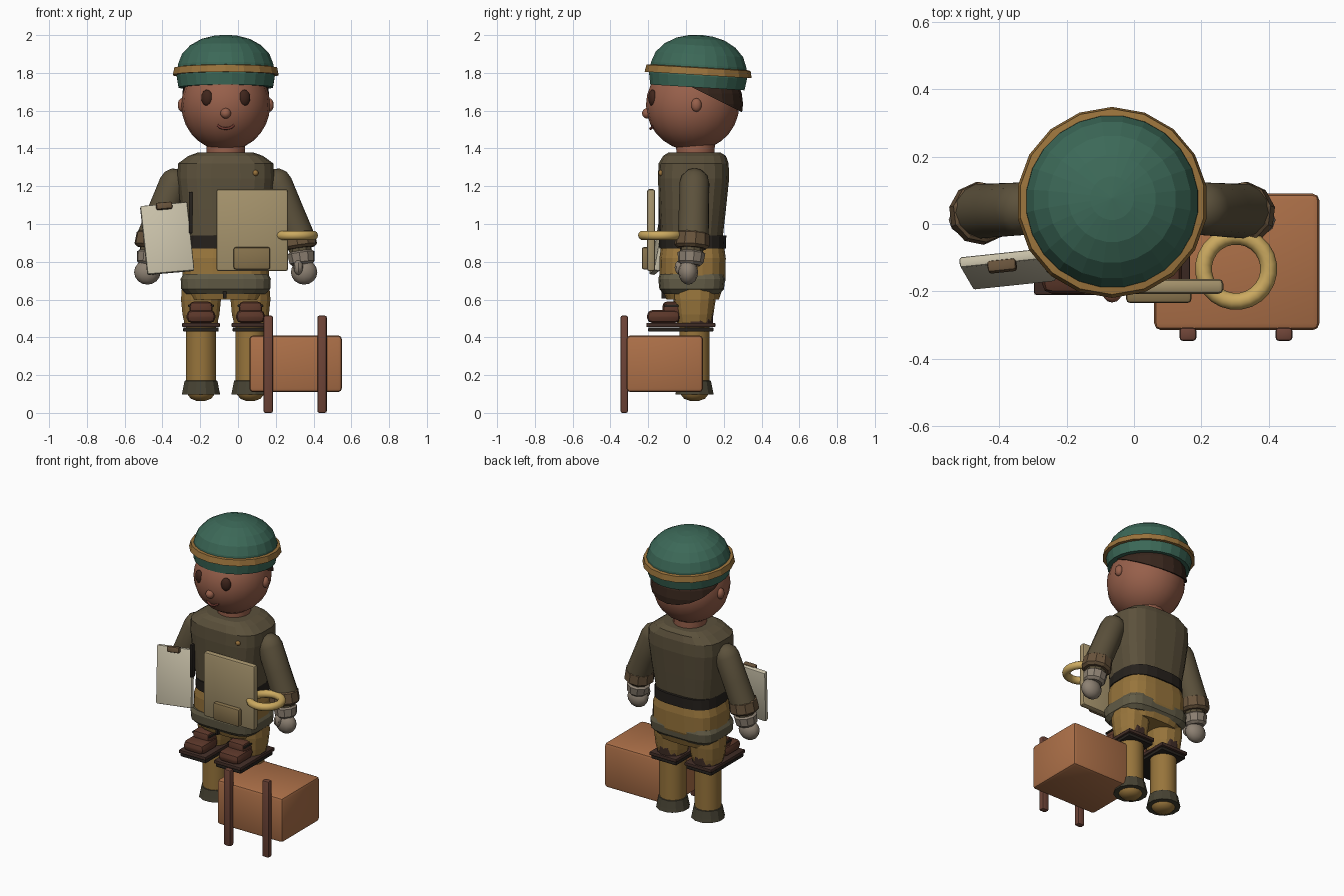
import bpy, bmesh, math
from mathutils import Vector, Matrix

if "Cube" in bpy.data.objects:
    bpy.data.objects.remove(bpy.data.objects["Cube"])

CX = -0.065  # symmetry plane of the figure
mats = {}


def color(name, rgb):
    m = bpy.data.materials.new(name)
    m.diffuse_color = [(c / 255) ** 2.2 for c in rgb] + [1]
    m.use_nodes = True
    m.node_tree.nodes["Principled BSDF"].inputs["Base Color"].default_value = m.diffuse_color
    mats[name] = m


for n, c in dict(skin=(150, 96, 76), cap=(62, 104, 88), gold=(152, 114, 62), hair=(58, 42, 34),
                 coat=(92, 82, 62), pants=(150, 116, 62), dark=(42, 38, 34), band=(98, 92, 72),
                 cuff=(104, 84, 62), glove=(140, 128, 114), shoe=(92, 58, 46), sole=(66, 48, 42),
                 paper=(200, 192, 168), khaki=(164, 146, 108), pocket=(134, 114, 78), ring=(202, 168, 96),
                 crate=(172, 112, 74), strap=(110, 70, 58), boot=(72, 68, 54), eye=(66, 42, 34),
                 lip=(112, 60, 52)).items():
    color(n, c)


def finish(name, bm, mat, loc=(0, 0, 0), rot=(0, 0, 0), smooth=None):
    bmesh.ops.recalc_face_normals(bm, faces=bm.faces)
    me = bpy.data.meshes.new(name)
    bm.to_mesh(me)
    bm.free()
    me.materials.append(mats[mat])
    ob = bpy.data.objects.new(name, me)
    bpy.context.collection.objects.link(ob)
    ob.location, ob.rotation_euler = loc, rot
    if smooth:
        bpy.context.view_layer.objects.active = ob
        bpy.ops.object.select_all(action='DESELECT')
        ob.select_set(True)
        bpy.ops.object.shade_smooth_by_angle(angle=math.radians(smooth))
    return ob


def box(name, lo, hi, mat, bevel=0.012, rot=(0, 0, 0)):
    lo, hi = Vector(lo), Vector(hi)
    bm = bmesh.new()
    bmesh.ops.create_cube(bm, size=1, matrix=Matrix.Diagonal((*(hi - lo), 1)))
    bmesh.ops.bevel(bm, geom=bm.edges[:], offset=bevel, segments=2, affect='EDGES', profile=0.5)
    return finish(name, bm, mat, (lo + hi) / 2, rot, 40)


def loft(name, sections, mat, loc=(0, 0, 0), rot=(0, 0, 0), n=16, power=1.0, closed=False, smooth=None):
    """Stack of (z, half x, half y, centre y) outlines; power < 1 squares the outline."""
    bm = bmesh.new()
    rings = []
    for z, hx, hy, cy in sections:
        ring = []
        for i in range(n):
            a = 2 * math.pi * (i + 0.5) / n
            c, s = math.cos(a), math.sin(a)
            ring.append(bm.verts.new((hx * math.copysign(abs(c) ** power, c),
                                      cy + hy * math.copysign(abs(s) ** power, s), z)))
        rings.append(ring)
    pairs = list(zip(rings, rings[1:])) + ([(rings[-1], rings[0])] if closed else [])
    for a, b in pairs:
        for i in range(n):
            bm.faces.new((a[i], a[(i + 1) % n], b[(i + 1) % n], b[i]))
    if not closed:
        bm.faces.new(rings[0])
        bm.faces.new(rings[-1])
    return finish(name, bm, mat, loc, rot, smooth)


def lathe(name, prof, mat, loc, rot=(0, 0, 0), n=16, closed=False, smooth=None):
    return loft(name, [(z, max(r, 0.002), max(r, 0.002), 0) for r, z in prof], mat, loc, rot, n, 1, closed, smooth)


def ball(name, loc, radii, mat, seg=12, rings=8, rot=(0, 0, 0), cut=None, smooth=None):
    bm = bmesh.new()
    bmesh.ops.create_uvsphere(bm, u_segments=seg, v_segments=rings, radius=1)
    bmesh.ops.scale(bm, vec=radii, verts=bm.verts)
    if cut:  # keep the side the normal points to
        res = bmesh.ops.bisect_plane(bm, geom=bm.verts[:] + bm.edges[:] + bm.faces[:],
                                     plane_co=cut[0], plane_no=cut[1], clear_inner=True)
        bmesh.ops.holes_fill(bm, edges=bm.edges[:])
    return finish(name, bm, mat, loc, rot, smooth)


def tube(name, pts, r, mat, cyclic=False):
    cu = bpy.data.curves.new(name, 'CURVE')
    cu.dimensions = '3D'
    cu.bevel_depth, cu.bevel_resolution, cu.use_fill_caps = r, 2, True
    sp = cu.splines.new('POLY')
    sp.points.add(len(pts) - 1)
    for p, co in zip(sp.points, pts):
        p.co = (*co, 1)
    sp.use_cyclic_u = cyclic
    cu.materials.append(mats[mat])
    ob = bpy.data.objects.new(name, cu)
    bpy.context.collection.objects.link(ob)


def along(a, b):
    return (Vector(b) - Vector(a)).to_track_quat('Z', 'Y').to_euler()


# head, hair and face
ball("head", (CX, 0.035, 1.63), (0.235, 0.247, 0.242), 'skin', 20, 14, smooth=30)
ball("hair", (CX, 0.04, 1.635), (0.243, 0.262, 0.25), 'hair', 20, 14,
     cut=((0, 0.0, 0.085), (0, 0.14, 0.28)))
lathe("neck", [(0.1, 1.33), (0.105, 1.42), (0.1, 1.5)], 'skin', (CX, 0.05, 0), smooth=40)
ball("nose", (CX, -0.205, 1.586), (0.028, 0.028, 0.028), 'skin', smooth=60)
for s, side in ((-1, "left"), (1, "right")):
    ball(side + "_eye", (CX + s * 0.1, -0.178, 1.668), (0.032, 0.02, 0.043), 'eye', rot=(0, 0, s * 0.4), smooth=60)
    ball(side + "_ear", (CX + s * 0.232, 0.055, 1.63), (0.022, 0.028, 0.036), 'skin', smooth=60)
tube("mouth", [(CX + 0.042 * math.cos(a), -0.188 + 0.012 * abs(math.cos(a)), 1.527 + 0.022 * math.sin(a))
               for a in [math.pi + math.pi * i / 8 for i in range(9)]], 0.007, 'lip')

# cap tipped slightly backwards
tilt = (math.radians(-3.5), 0, 0)
lathe("cap", [(0.252, 0), (0.262, 0.06), (0.255, 0.12), (0.234, 0.175), (0.19, 0.222), (0.13, 0.256),
              (0.065, 0.273), (0, 0.279)], 'cap', (CX, 0.06, 1.723), tilt, 24)
lathe("cap_band", [(0.255, 0.066), (0.284, 0.066), (0.276, 0.104), (0.252, 0.108)], 'gold',
      (CX, 0.06, 1.723), tilt, 18, True)

# coat body, belt, hips
loft("coat", [(0.92, 0.215, 0.165, 0.03), (1.08, 0.24, 0.178, 0.035), (1.24, 0.258, 0.19, 0.04),
              (1.32, 0.255, 0.187, 0.04), (1.36, 0.2, 0.168, 0.045), (1.378, 0.15, 0.14, 0.045)],
     'coat', (CX, 0, 0), n=20, power=0.65)
loft("belt", [(0.87, 0.222, 0.178, 0.035), (0.94, 0.218, 0.18, 0.035)], 'dark', (CX, 0, 0), n=20, power=0.7)
loft("hips", [(0.6, 0.19, 0.14, 0.035), (0.7, 0.23, 0.175, 0.035), (0.82, 0.23, 0.177, 0.035),
              (0.9, 0.205, 0.165, 0.035)], 'pants', (CX, 0, 0), n=20, power=0.65)
loft("hip_band", [(0.63, 0.212, 0.15, 0.03), (0.655, 0.237, 0.172, 0.03), (0.71, 0.24, 0.178, 0.03),
                  (0.735, 0.225, 0.17, 0.03)], 'band', (CX, 0, 0), n=20, power=0.5)
ball("coat_button", (0.092, -0.13, 1.27), (0.016, 0.016, 0.016), 'gold', smooth=60)
box("coat_strap", (-0.26, -0.145, 0.95), (-0.24, -0.11, 1.17), 'dark', 0.005)
box("belt_tab", (-0.08, -0.13, 0.605), (-0.06, -0.1, 0.66), 'dark', 0.004)

for s, side in ((-1, "left"), (1, "right")):
    # arm: sleeve capsule, two cuffs, glove
    def P(x, y, z):
        return (CX + s * x, y, z)
    a, b = P(0.272, 0.045, 1.215), P(0.392, 0.038, 0.92)
    L = (Vector(b) - Vector(a)).length
    r = 0.08
    lathe(side + "_sleeve", [(0, -r), (0.042, -0.068), (0.07, -0.038), (r, 0), (0.081, L * 0.5),
                             (0.083, L)], 'coat', a, along(a, b), 14, smooth=35)
    a, b = P(0.382, 0.036, 0.955), P(0.408, 0.024, 0.775)
    lathe(side + "_cuff", [(0.08, 0), (0.09, 0.008), (0.094, 0.07), (0.078, 0.085)], 'cuff', a, along(a, b), 10)
    lathe(side + "_wrist", [(0.06, 0.07), (0.062, 0.12)], 'coat', a, along(a, b), 10)
    lathe(side + "_glove_cuff", [(0.06, 0.10), (0.074, 0.11), (0.068, 0.16), (0.052, 0.175)], 'glove',
          a, along(a, b), 10)
    ball(side + "_hand", P(0.415, 0.012, 0.745), (0.07, 0.052, 0.066), 'glove', 12, 8, smooth=40)
    ball(side + "_thumb", P(0.385, -0.03, 0.77), (0.026, 0.03, 0.04), 'glove', 8, 6, smooth=40)

    # leg: thigh, shin, ankle cuff, rounded foot
    lx = CX + s * 0.131
    loft(side + "_thigh", [(0.46, 0.085, 0.088, 0.045), (0.52, 0.1, 0.1, 0.045), (0.6, 0.108, 0.112, 0.045),
                           (0.7, 0.1, 0.12, 0.045)], 'pants', (lx, 0, 0), n=14, power=0.85)
    lathe(side + "_shin", [(0.082, 0.14), (0.082, 0.5)], 'pants', (lx, 0.045, 0), smooth=40)
    lathe(side + "_ankle_cuff", [(0.105, 0.098), (0.1, 0.12), (0.09, 0.17), (0.075, 0.172)], 'boot',
          (lx, 0.045, 0), n=12)
    lathe(side + "_foot", [(0.025, 0.064), (0.055, 0.075), (0.075, 0.1), (0.075, 0.15)], 'pants',
          (lx, 0.045, 0), n=14, smooth=40)

    # shoe strapped at knee height on a layered sole
    box(side + "_sole", (lx - 0.1, -0.21, 0.454), (lx + 0.1, 0.155, 0.477), 'sole', 0.005)
    box(side + "_tread", (lx - 0.094, -0.2, 0.43), (lx + 0.094, 0.145, 0.452), 'dark', 0.005)
    box(side + "_toe", (lx - 0.077, -0.207, 0.475), (lx + 0.077, -0.03, 0.545), 'shoe', 0.03)
    box(side + "_tongue", (lx - 0.062, -0.125, 0.5), (lx + 0.062, 0.0, 0.59), 'shoe', 0.025)
    box(side + "_lace", (lx - 0.068, -0.115, 0.56), (lx + 0.068, -0.03, 0.574), 'dark', 0.005)
    loft(side + "_heel", [(0.475, 0.092, 0.095, 0.05), (0.525, 0.092, 0.098, 0.05), (0.545, 0.08, 0.09, 0.05)],
         'sole', (lx, 0, 0), n=12)

# clipboard, leaning back and turned a little
turn = (math.radians(-11), math.radians(-5), math.radians(6))
board = box("clipboard", (-0.5, -0.15, 0.738), (-0.25, -0.118, 1.108), 'paper', 0.008, turn)
clip = box("clipboard_clip", (-0.04, -0.035, 0.16), (0.045, 0.0, 0.197), 'cuff', 0.008, turn)
clip.location = board.matrix_basis @ Vector((0.0, -0.022, 0.172))

# flat satchel with pocket
box("satchel", (-0.115, -0.207, 0.75), (0.265, -0.163, 1.185), 'khaki', 0.014)
box("satchel_pocket", (-0.023, -0.234, 0.76), (0.17, -0.19, 0.877), 'pocket', 0.01)

# ring held at the hand
lathe("ring", [(0.097 + 0.025 * math.cos(t), 0.025 * math.sin(t)) for t in
               [2 * math.pi * i / 10 for i in range(10)]], 'ring', (0.303, -0.133, 0.94), n=24, closed=True, smooth=50)

# crate with two upright slats
box("crate", (0.06, -0.315, 0.11), (0.55, 0.09, 0.41), 'crate', 0.02)
for i, x in enumerate((0.16, 0.445)):
    box("crate_slat_%d" % (i + 1), (x - 0.025, -0.347, 0), (x + 0.025, -0.307, 0.515), 'strap', 0.01)
